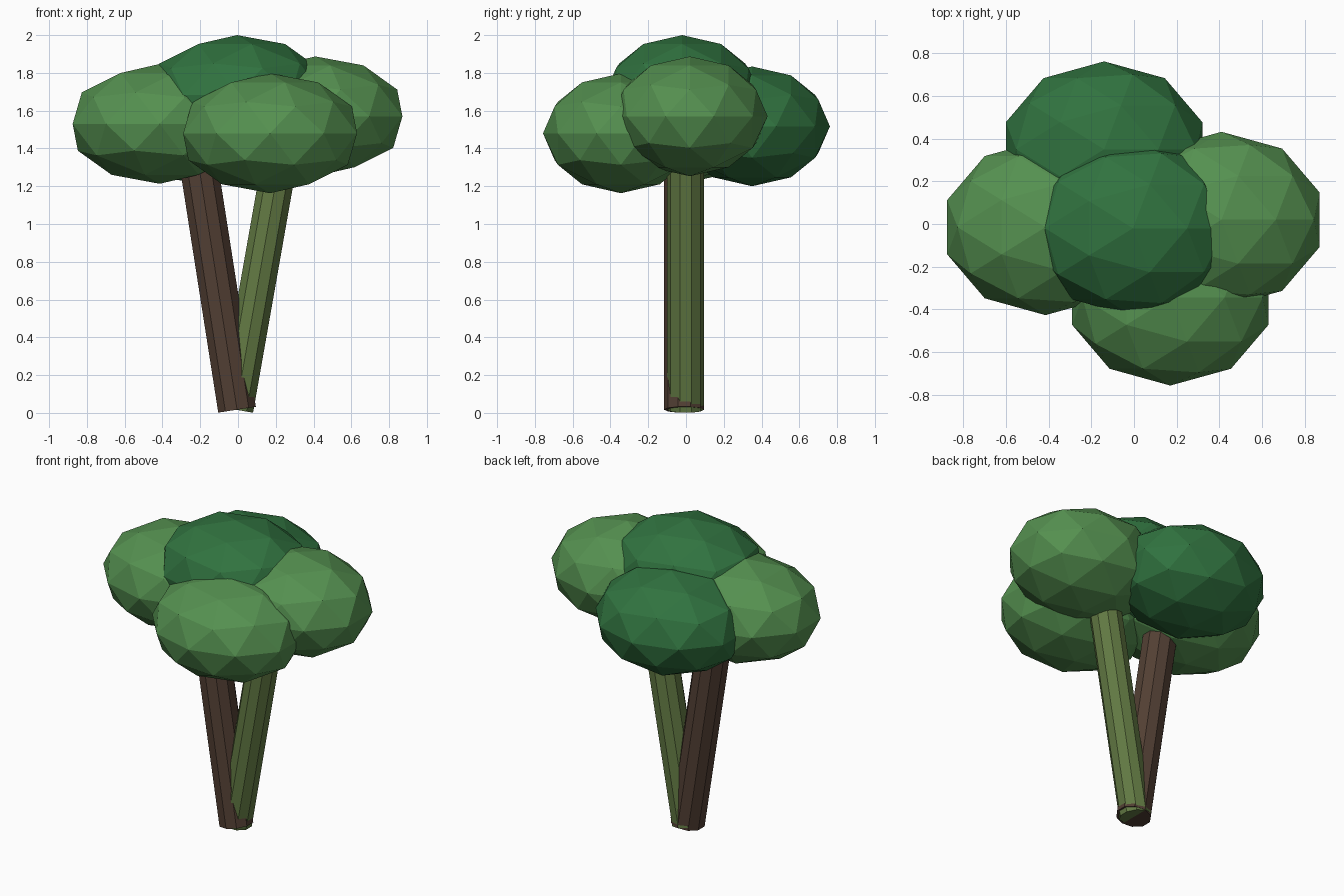
import bpy
from math import radians, sin, cos

if "Cube" in bpy.data.objects:
    bpy.data.objects.remove(bpy.data.objects["Cube"])


def material(name, rgb):
    m = bpy.data.materials.new(name)
    m.diffuse_color = (*rgb, 1)
    m.use_nodes = True
    m.node_tree.nodes["Principled BSDF"].inputs["Base Color"].default_value = m.diffuse_color
    return m


LIGHT = material("light_leaf", (0.09, 0.28, 0.08))
DARK = material("dark_leaf", (0.03, 0.17, 0.05))
BROWN = material("brown_bark", (0.085, 0.05, 0.034))
OLIVE = material("green_bark", (0.12, 0.19, 0.055))


def leaf_clump(name, centre, mat):
    bpy.ops.mesh.primitive_ico_sphere_add(subdivisions=2, radius=1, location=centre)
    ob = bpy.context.object
    ob.name = name
    ob.scale = (0.484, 0.412, 0.317)
    ob.data.materials.append(mat)


def trunk(name, foot, radius, tilt, mat, length=1.5):
    # ten-sided pole leaning sideways from its foot
    a = radians(tilt)
    x, y, z = foot
    bpy.ops.mesh.primitive_cylinder_add(
        vertices=10, radius=radius, depth=length, rotation=(0, a, 0),
        location=(x + sin(a) * length / 2, y, z + cos(a) * length / 2))
    ob = bpy.context.object
    ob.name = name
    ob.data.materials.append(mat)


# Two crossing trunks
trunk("brown_trunk", (-0.005, -0.01, 0.017), 0.106, -8.9, BROWN)
trunk("green_trunk", (-0.012, -0.002, 0.017), 0.098, 10, OLIVE)

# Foliage
leaf_clump("left_foliage", (-0.415, -0.015, 1.53), LIGHT)
leaf_clump("right_foliage", (0.41, 0.02, 1.57), LIGHT)
leaf_clump("front_foliage", (0.17, -0.345, 1.48), LIGHT)
leaf_clump("back_foliage", (-0.14, 0.35, 1.517), DARK)
leaf_clump("top_foliage", (-0.005, -0.02, 1.683), DARK)
